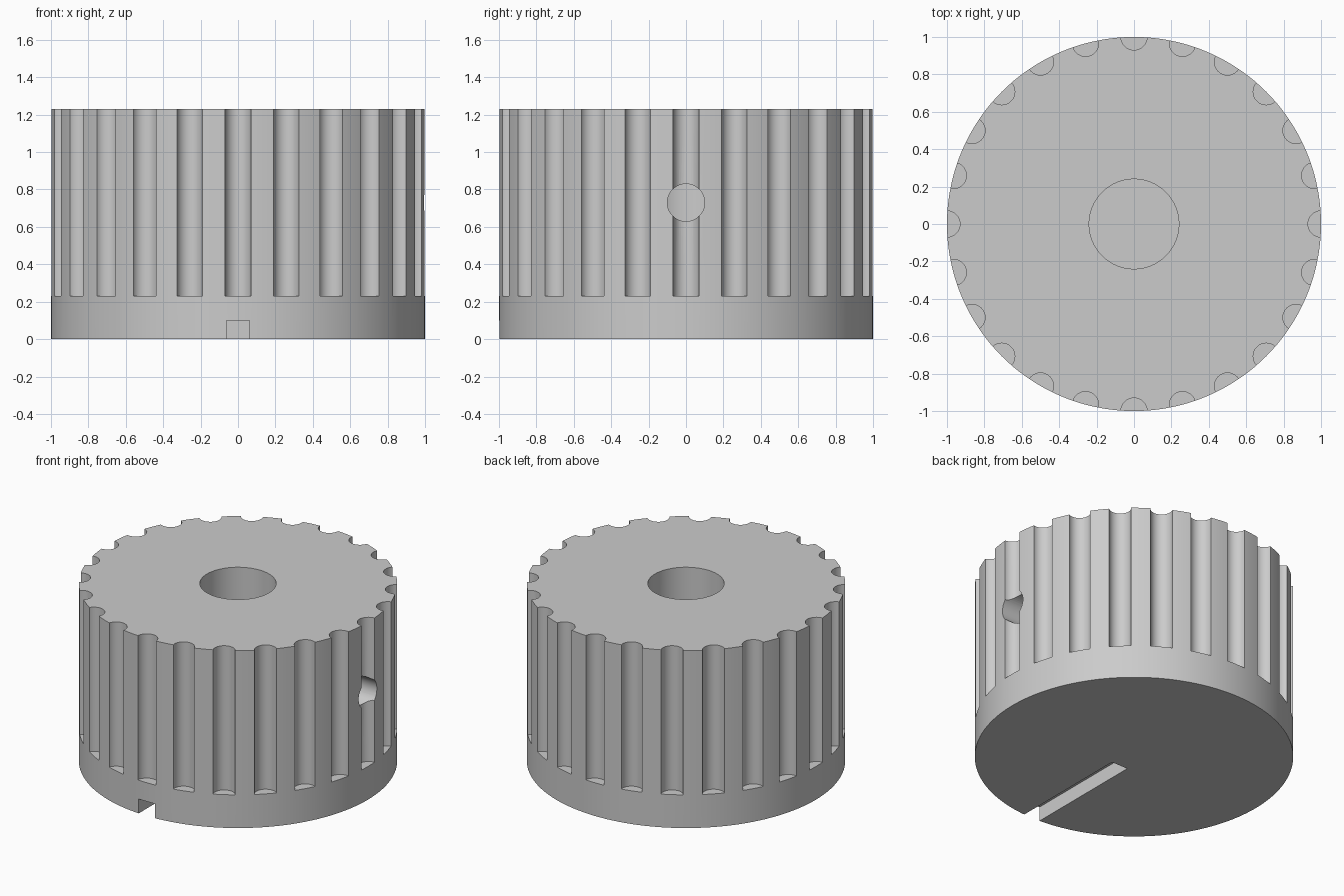
import bpy
from math import cos, sin, pi, radians

cube = bpy.data.objects.get("Cube")
if cube:
    bpy.data.objects.remove(cube, do_unlink=True)

HEIGHT = 1.23
BASE = 0.23
FLUTES = 24

grey = bpy.data.materials.new("plain_grey")
grey.use_nodes = True
colour = (0.6, 0.6, 0.6, 1)
grey.diffuse_color = colour
grey.node_tree.nodes["Principled BSDF"].inputs["Base Color"].default_value = colour


def cylinder(name, radius, depth, location, sides, rotation=(0, 0, 0)):
    bpy.ops.mesh.primitive_cylinder_add(vertices=sides, radius=radius, depth=depth,
                                        location=location, rotation=rotation)
    obj = bpy.context.object
    obj.name = name
    obj.data.materials.append(grey)
    return obj


def cut(body, cutter):
    cutter.hide_render = True
    mod = body.modifiers.new("cut", 'BOOLEAN')
    mod.operation = 'DIFFERENCE'
    mod.solver = 'EXACT'
    mod.object = cutter
    bpy.context.view_layer.objects.active = body
    bpy.ops.object.modifier_apply(modifier=mod.name)
    bpy.data.objects.remove(cutter, do_unlink=True)


# Solid knob body
knob = cylinder("knob_body", 1, HEIGHT, (0, 0, HEIGHT / 2), 144)

# Grip flutes around the rim, leaving a plain band at the base
flutes = []
for i in range(FLUTES):
    a = 2 * pi * i / FLUTES
    flutes.append(cylinder("flute_cutter", 0.07, 1.2,
                           (cos(a), sin(a), BASE + 0.6), 32))
bpy.ops.object.select_all(action='DESELECT')
for f in flutes:
    f.select_set(True)
bpy.context.view_layer.objects.active = flutes[0]
bpy.ops.object.join()
cut(knob, flutes[0])

# Blind shaft bore from the top
cut(knob, cylinder("bore_cutter", 0.24, 1.2, (0, 0, BASE + 0.6), 64))

# Set screw hole from the left side into the bore
cut(knob, cylinder("screw_cutter", 0.1, 1.2, (0.6, 0, 0.73), 48, (0, pi / 2, 0)))

# Pointer slot under the base, open at the front
bpy.ops.mesh.primitive_cube_add(size=1, location=(0, -0.64, 0))
slot = bpy.context.object
slot.scale = (0.125, 1, 0.2)
slot.data.materials.append(grey)
cut(knob, slot)

# Smooth curved walls, crisp edges
bpy.ops.object.select_all(action='DESELECT')
knob.select_set(True)
bpy.context.view_layer.objects.active = knob
bpy.ops.object.shade_smooth_by_angle(angle=radians(30))
